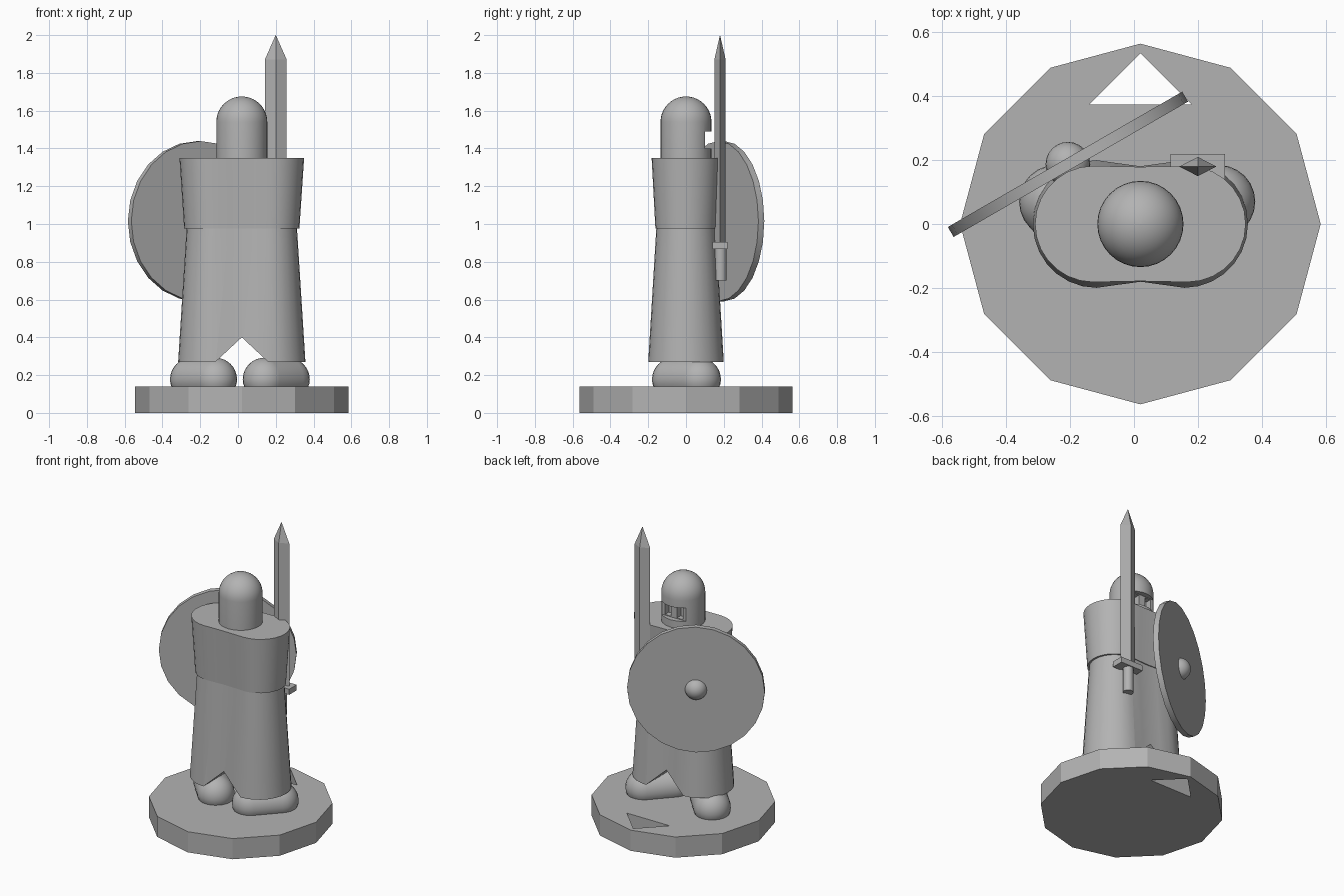
import bpy, bmesh
from math import sin, cos, pi, radians
from mathutils import Vector, Matrix

if "Cube" in bpy.data.objects:
    bpy.data.objects.remove(bpy.data.objects["Cube"])

stone = bpy.data.materials.new("grey_stone")
stone.use_nodes = True
GREY = (0.45, 0.45, 0.45, 1)
stone.diffuse_color = GREY
stone.node_tree.nodes["Principled BSDF"].inputs["Base Color"].default_value = GREY

MID = 0.02  # x of the figure's centre line


def finish(name, bm, smooth=False):
    bmesh.ops.recalc_face_normals(bm, faces=bm.faces)
    mesh = bpy.data.meshes.new(name)
    bm.to_mesh(mesh)
    bm.free()
    ob = bpy.data.objects.new(name, mesh)
    bpy.context.collection.objects.link(ob)
    mesh.materials.append(stone)
    if smooth:
        shade(ob)
    return ob


def activate(ob):
    bpy.ops.object.select_all(action="DESELECT")
    ob.select_set(True)
    bpy.context.view_layer.objects.active = ob


def shade(ob):
    activate(ob)
    bpy.ops.object.shade_smooth_by_angle(angle=radians(35))


def loft(name, rings, smooth=False):
    """Skin equal-length rings of points and cap both ends."""
    bm = bmesh.new()
    loops = [[bm.verts.new(p) for p in ring] for ring in rings]
    n = len(loops[0])
    for a, b in zip(loops, loops[1:]):
        for i in range(n):
            j = (i + 1) % n
            bm.faces.new((a[i], a[j], b[j], b[i]))
    bm.faces.new(loops[0])
    bm.faces.new(loops[-1])
    bmesh.ops.remove_doubles(bm, verts=bm.verts, dist=0.0005)
    return finish(name, bm, smooth)


def circle(x, y, z, r, n, start=0.0):
    return [(x + r * cos(start + 2 * pi * i / n),
             y + r * sin(start + 2 * pi * i / n), z) for i in range(n)]


def box(name, x, y, z):
    return loft(name, [[(x[0], y[0], h), (x[1], y[0], h),
                        (x[1], y[1], h), (x[0], y[1], h)] for h in z])


def cut(ob, cutter):
    mod = ob.modifiers.new("cut", "BOOLEAN")
    mod.operation = "DIFFERENCE"
    mod.solver = "EXACT"
    mod.object = cutter
    activate(ob)
    bpy.ops.object.modifier_apply(modifier=mod.name)
    bpy.data.objects.remove(cutter)


# Twelve-sided base with a triangular hole
base = loft("base", [circle(MID, 0, z, 0.565, 12) for z in (0, 0.14)])
triangle = [(-0.14, 0.375), (0.18, 0.375), (MID, 0.535)]
cut(base, loft("hole", [[(x, y, z) for x, y in triangle] for z in (-0.1, 0.3)]))


# Robe: rounded oblong sections, slightly pinched at the middle
def oblong(z, half_x, half_y, pinch, n=14):
    c = half_x - half_y
    pts = []
    for side in (1, -1):
        for i in range(n + 1):
            a = -pi / 2 + pi * i / n
            pts.append((MID + side * (c + half_y * cos(a)), side * half_y * sin(a), z))
        for t in (0.5, 0, -0.5):
            dip = pinch * (1 - t * t * 2)
            pts.append((MID + side * c * t, side * (half_y - dip), z))
    return pts


skirt = loft("robe_skirt", [oblong(0.27, 0.337, 0.2, 0.012),
                            oblong(0.98, 0.292, 0.157, 0.008)])
notch = [(MID - 0.15, 0.26), (MID + 0.15, 0.26), (MID, 0.4)]
cut(skirt, loft("notch", [[(x, y, z) for x, z in notch] for y in (-0.4, 0.4)]))
shade(skirt)
loft("robe_top", [oblong(0.975, 0.305, 0.162, 0.006),
                  oblong(1.35, 0.33, 0.182, 0.003)], True)

# Feet: two rounded ends joined into one hull, toes turned out
for name, side in (("left_foot", 1), ("right_foot", -1)):
    bm = bmesh.new()
    for x, y in ((0.13, -0.065), (0.255, 0.07)):
        bmesh.ops.create_uvsphere(
            bm, u_segments=24, v_segments=16, radius=0.115,
            matrix=Matrix.Translation((0.01 + side * x, y, 0.177)))
    for v in bm.verts:
        v.co.z = max(v.co.z, 0.138)
    bmesh.ops.remove_doubles(bm, verts=bm.verts, dist=0.0005)
    points = [v.co.copy() for v in bm.verts]
    bm.free()
    bm = bmesh.new()
    for p in points:
        bm.verts.new(p)
    hull = bmesh.ops.convex_hull(bm, input=bm.verts)
    bmesh.ops.delete(bm, geom=[v for v in bm.verts if not v.link_faces], context="VERTS")
    finish(name, bm, True)

# Domed helmet with a visor opening and nose guard
R, DOME = 0.135, 1.54
dome = [circle(MID, 0, DOME + R * sin(a), max(R * cos(a), 0.0001), 32)
        for a in [pi / 2 * i / 10 for i in range(10)]]
helmet = loft("helmet", [circle(MID, 0, 1.345, R, 32)] + dome
              + [circle(MID, 0, DOME + R, 0.002, 32)])
cut(helmet, box("visor", (MID - 0.2, MID + 0.2), (0.1, 0.3), (1.4, 1.49)))
for side in (-1, 1):
    x = MID + side * 0.045
    cut(helmet, box("eye", (x - 0.022, x + 0.022), (0.06, 0.3), (1.405, 1.485)))
shade(helmet)

# Sword: diamond blade, guard and round grip
SX, SY = 0.2, 0.18


def diamond(z, s):
    return [(SX + 0.058 * s, SY, z), (SX, SY + 0.03 * s, z),
            (SX - 0.058 * s, SY, z), (SX, SY - 0.03 * s, z)]


loft("sword_blade", [diamond(0.9, 1), diamond(1.87, 1), diamond(2.0, 0.01)])
box("sword_guard", (SX - 0.085, SX + 0.085), (0.14, 0.22), (0.868, 0.906))
loft("sword_grip", [circle(SX, SY + 0.003, z, 0.032, 16) for z in (0.7, 0.87)], True)

# Round shield turned outward, with a central boss
turn = Matrix.Rotation(radians(30), 4, "Z") @ Matrix.Rotation(radians(90), 4, "X")
place = Matrix.Translation((-0.207, 0.187, 1.015)) @ turn
loft("shield", [[place @ Vector(p) for p in circle(0, 0, z, 0.424, 24)]
                for z in (-0.018, 0.018)], True)
bm = bmesh.new()
bmesh.ops.create_uvsphere(bm, u_segments=20, v_segments=12, radius=0.07, matrix=place)
finish("shield_boss", bm, True)
